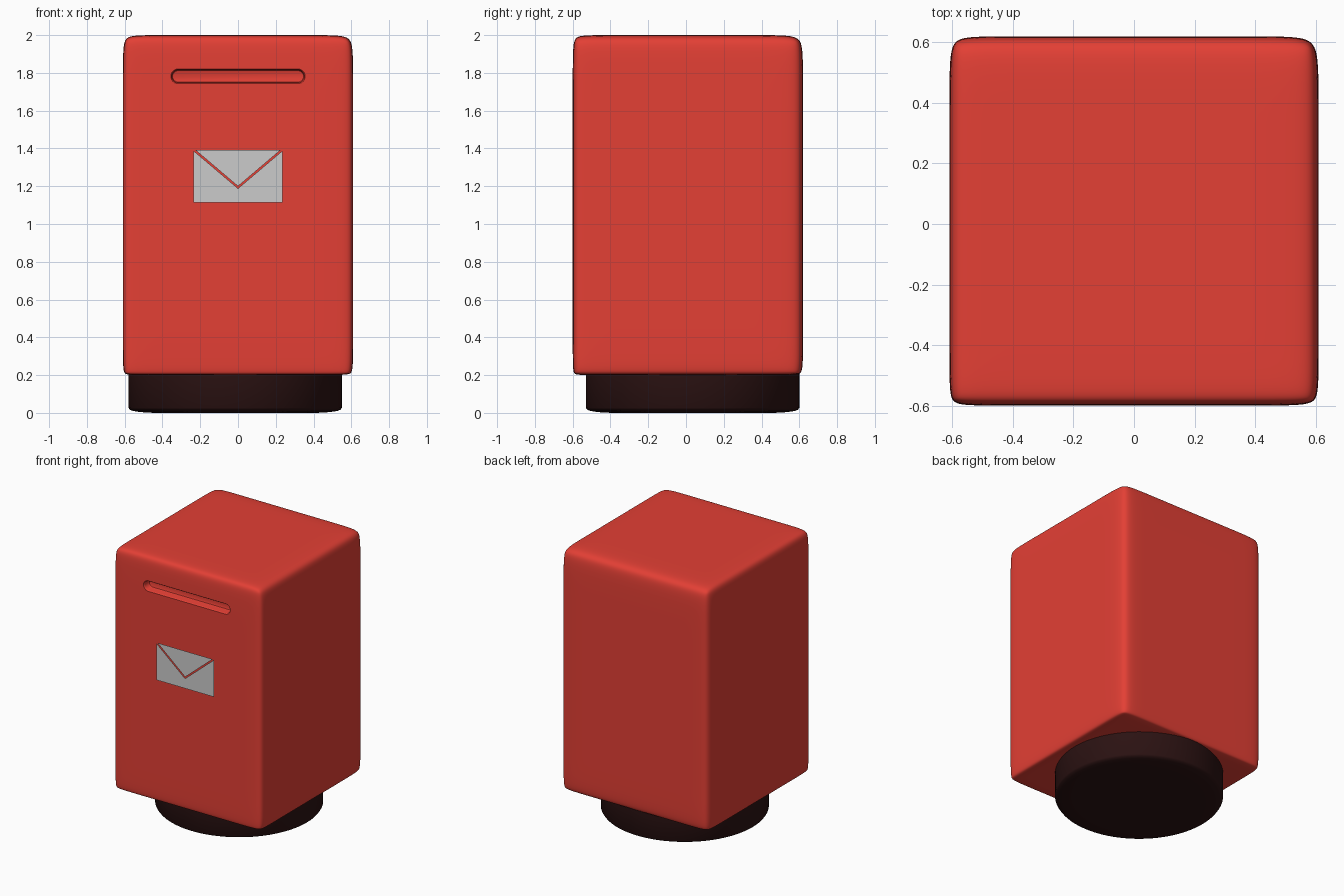
import bpy, bmesh
from math import sin, cos, pi, radians
from mathutils import Vector

if "Cube" in bpy.data.objects:
    bpy.data.objects.remove(bpy.data.objects["Cube"])


def material(name, rgb):
    m = bpy.data.materials.new(name)
    m.diffuse_color = (*rgb, 1)
    m.use_nodes = True
    m.node_tree.nodes["Principled BSDF"].inputs["Base Color"].default_value = m.diffuse_color
    return m


def add_object(name, bm, mat=None):
    bmesh.ops.recalc_face_normals(bm, faces=bm.faces)
    mesh = bpy.data.meshes.new(name)
    bm.to_mesh(mesh)
    bm.free()
    ob = bpy.data.objects.new(name, mesh)
    bpy.context.collection.objects.link(ob)
    if mat:
        mesh.materials.append(mat)
    return ob


def loft(bm, rings):
    """Skin closed rings of equal length and cap both ends."""
    vs = [[bm.verts.new(p) for p in r] for r in rings]
    n = len(vs[0])
    for a, b in zip(vs, vs[1:]):
        for i in range(n):
            j = (i + 1) % n
            bm.faces.new((a[i], a[j], b[j], b[i]))
    bm.faces.new(vs[0])
    bm.faces.new(vs[-1])


def smooth(ob, angle):
    bpy.ops.object.select_all(action='DESELECT')
    ob.select_set(True)
    bpy.context.view_layer.objects.active = ob
    bpy.ops.object.shade_smooth_by_angle(angle=radians(angle))


red = material("red_paint", (0.77, 0.05, 0.035))
dark = material("dark_base", (0.024, 0.006, 0.006))

# Body: box cage with uneven support loops, rounded by subdivision
lo, hi = Vector((-0.61, -0.60, 0.20)), Vector((0.61, 0.62, 2.0))
near, far = (0.10, 0.08, 0.04), (0.13, 0.15, 0.14)
bm = bmesh.new()
bmesh.ops.create_cube(bm, size=1)
for v in bm.verts:
    v.co = Vector([lo[k] if v.co[k] < 0 else hi[k] for k in range(3)])
for k in range(3):
    for pos in (lo[k] + near[k], hi[k] - far[k]):
        normal, point = Vector(), Vector()
        normal[k], point[k] = 1, pos
        bmesh.ops.bisect_plane(bm, geom=bm.verts[:] + bm.edges[:] + bm.faces[:],
                               plane_co=point, plane_no=normal)
body = add_object("body", bm, red)
body.modifiers.new("round", 'SUBSURF').levels = 4


# Letter slot: stadium-shaped cutter with a softened lip
def slot_ring(y, grow, n=12):
    r, pts = 0.033 + grow, []
    for side in (1, -1):
        for i in range(n + 1):
            a = -pi / 2 + pi * i / n
            pts.append((side * (0.317 + r * cos(a) - 0.0), y, 1.782 + side * r * sin(a)))
    return pts


bm = bmesh.new()
loft(bm, [slot_ring(y, g) for y, g in
          ((-0.66, 0.008), (-0.60, 0.006), (-0.596, 0.002), (-0.59, 0),
           (-0.55, 0), (-0.543, -0.003), (-0.54, -0.01))])
cutter = add_object("slot_cutter", bm, red)
cut = body.modifiers.new("slot", 'BOOLEAN')
cut.object = cutter
cut.solver = 'EXACT'
bpy.context.view_layer.objects.active = body
for name in ("round", "slot"):
    bpy.ops.object.modifier_apply(modifier=name)
bpy.data.objects.remove(cutter)
smooth(body, 40)

# Round base: lathed profile with a slightly domed underside
profile = [(0.43, 0), (0.50, 0.004), (0.54, 0.010), (0.558, 0.017),
           (0.565, 0.027), (0.565, 0.22)]
bm = bmesh.new()
loft(bm, [[(-0.015 + r * cos(2 * pi * i / 96), 0.035 + r * sin(2 * pi * i / 96), z)
           for i in range(96)] for r, z in profile])
smooth(add_object("base", bm, dark), 50)

# Envelope sign: flat front and flap, separated by a thin V gap
for name, outline in (
        ("envelope_front", [(-0.236, 1.388), (-0.236, 1.115), (0.236, 1.115),
                            (0.236, 1.388), (0, 1.188)]),
        ("envelope_flap", [(-0.226, 1.392), (0, 1.2), (0.226, 1.392)])):
    bm = bmesh.new()
    bm.faces.new([bm.verts.new((x, -0.62, z)) for x, z in outline])
    sign = add_object(name, bm)
    if sign.data.polygons[0].normal.y > 0:
        sign.data.flip_normals()
